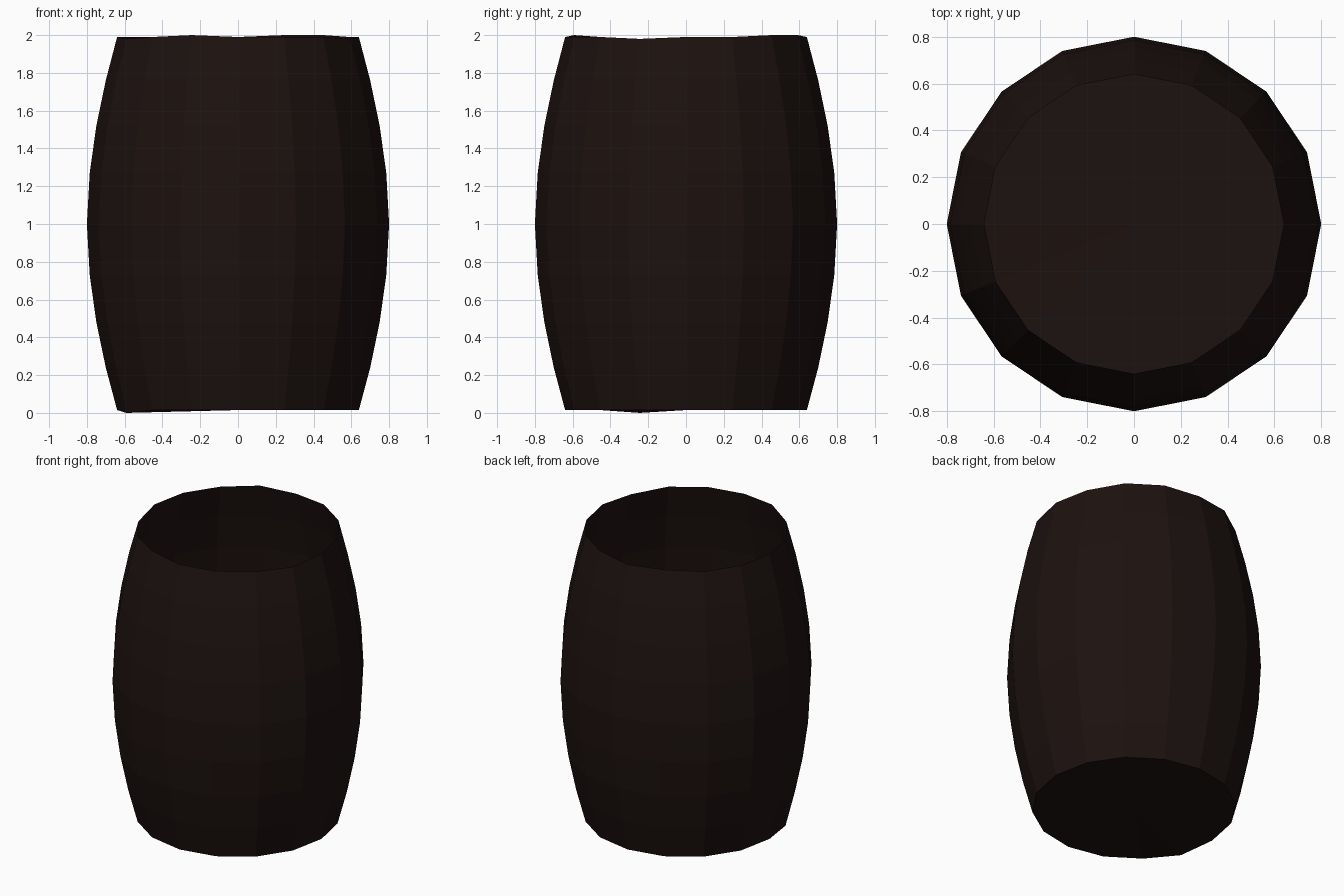
import bpy, bmesh, math

if "Cube" in bpy.data.objects:
    bpy.data.objects.remove(bpy.data.objects["Cube"])

SIDES = 16
# Bulging half-open profile: (radius, height)
PROFILE = [(0.64, 0.015), (0.70, 0.24), (0.75, 0.48), (0.785, 0.73), (0.80, 1.0),
           (0.785, 1.27), (0.75, 1.52), (0.70, 1.76), (0.64, 1.99)]
# Slightly uneven stave ends (hundredths of a unit)
TOP_WOBBLE = [0, 0, 1, 1, 0, 1, 0, 0, 0, -1, 0, 1, 0, 0, 0, -1]
LOW_STAVE = 9

wood = bpy.data.materials.new("dark_wood")
wood.diffuse_color = (0.012, 0.006, 0.005, 1)
wood.use_nodes = True
wood.node_tree.nodes["Principled BSDF"].inputs["Base Color"].default_value = wood.diffuse_color


def finish(bm, name):
    mesh = bpy.data.meshes.new(name)
    bm.to_mesh(mesh)
    bm.free()
    mesh.materials.append(wood)
    obj = bpy.data.objects.new(name, mesh)
    bpy.context.collection.objects.link(obj)
    return obj


def ring(bm, r, z, wobble=None):
    verts = []
    for k in range(SIDES):
        a = math.tau * k / SIDES
        dz = wobble[k] * 0.01 if wobble else 0
        verts.append(bm.verts.new((r * math.cos(a), r * math.sin(a), z + dz)))
    return verts


# Stave wall, open at the top
bottom_wobble = [-1.5 if k == LOW_STAVE else 0 for k in range(SIDES)]
bm = bmesh.new()
rings = []
for i, (r, z) in enumerate(PROFILE):
    w = bottom_wobble if i == 0 else TOP_WOBBLE if i == len(PROFILE) - 1 else None
    rings.append(ring(bm, r, z, w))
for lo, hi in zip(rings, rings[1:]):
    for k in range(SIDES):
        n = (k + 1) % SIDES
        bm.faces.new((lo[k], lo[n], hi[n], hi[k]))
finish(bm, "barrel_staves")

# Floor disc, fanned so that it follows the uneven lower edge
bm = bmesh.new()
edge = ring(bm, *PROFILE[0], bottom_wobble)
centre = bm.verts.new((0, 0, 0.015))
for k in range(SIDES):
    bm.faces.new((centre, edge[(k + 1) % SIDES], edge[k]))
finish(bm, "barrel_floor")
